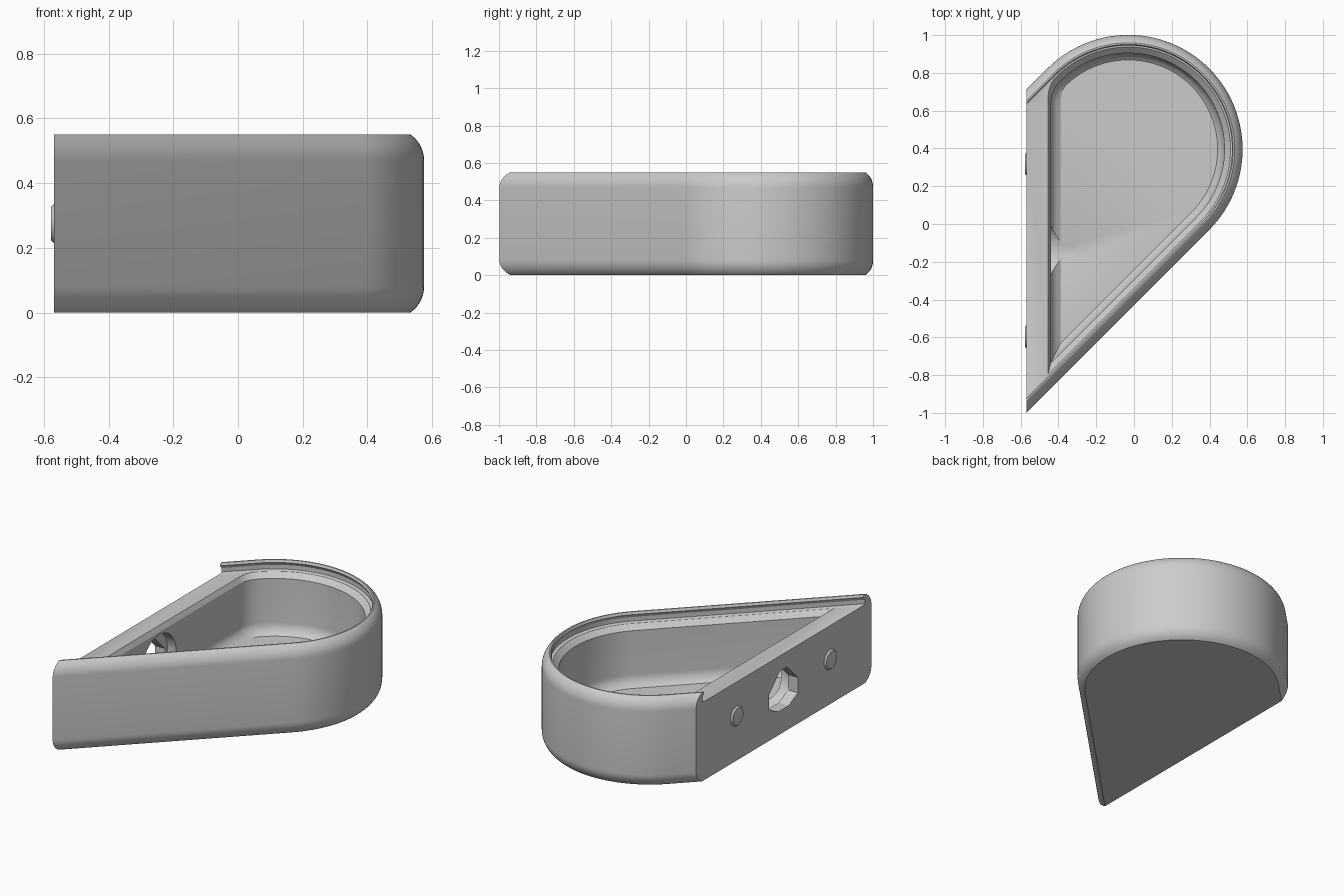
import bpy, bmesh, math
from mathutils import Matrix, Vector

cube = bpy.data.objects.get("Cube")
if cube:
    bpy.data.objects.remove(cube, do_unlink=True)

grey = bpy.data.materials.new("plain grey")
grey.use_nodes = True
colour = (0.6, 0.6, 0.6, 1)
grey.diffuse_color = colour
grey.node_tree.nodes["Principled BSDF"].inputs["Base Color"].default_value = colour

CX, CY, RADIUS, HEIGHT, FACE = -0.03, 0.396, 0.605, 0.55, -0.568
STEPS, CORNER_STEPS = 56, 6


def outline(inset, x_cut, z, corner=0):
    """Rounded strip leaning at 45 degrees, cut off by the plane x = x_cut."""
    r = RADIUS - inset
    k = r * math.sqrt(2)
    pts = [Vector((x_cut, CY + x_cut - CX - k, z))]
    for i in range(STEPS + 1):
        a = -math.pi / 4 + math.pi * i / STEPS
        pts.append(Vector((CX + r * math.cos(a), CY + r * math.sin(a), z)))
    # Upper corner, eased by a curve where asked
    start, mid = pts[-1], Vector((x_cut, CY + x_cut - CX + k, z))
    end = mid - Vector((0, corner, 0))
    for i in range(1, CORNER_STEPS + 1):
        t = i / CORNER_STEPS
        pts.append(start * (1 - t) ** 2 + mid * 2 * t * (1 - t) + end * t * t)
    return pts


def fillet(r, angle, steps=7):
    """Cut-short round: (inset, drop) pairs from the wall to the flat."""
    for i in range(steps + 1):
        a = math.radians(angle) * i / steps
        yield r * (1 - math.cos(a)), r * math.sin(a)


def make_object(name, bm):
    bmesh.ops.recalc_face_normals(bm, faces=bm.faces)
    mesh = bpy.data.meshes.new(name)
    bm.to_mesh(mesh)
    bm.free()
    obj = bpy.data.objects.new(name, mesh)
    bpy.context.collection.objects.link(obj)
    mesh.materials.append(grey)
    return obj


def disc(name, r1, r2, x1, x2, y, z):
    """Cylinder or cone slice lying along x."""
    bm = bmesh.new()
    place = (Matrix.Translation(((x1 + x2) / 2, y, z))
             @ Matrix.Rotation(math.pi / 2, 4, 'Y'))
    bmesh.ops.create_cone(bm, cap_ends=True, segments=40, radius1=r1,
                          radius2=r2, depth=x2 - x1, matrix=place)
    return make_object(name, bm)


def slot(name, half, x1, x2, y, z):
    """Mirrored half profile pushed along x."""
    bm = bmesh.new()
    profile = half + [(-u, v) for u, v in reversed(half)]
    face = bm.faces.new([bm.verts.new((x1, y + u, z + v)) for u, v in profile])
    grown = bmesh.ops.extrude_face_region(bm, geom=[face])["geom"]
    moved = [g for g in grown if isinstance(g, bmesh.types.BMVert)]
    bmesh.ops.translate(bm, verts=moved, vec=(x2 - x1, 0, 0))
    return make_object(name, bm)


def smooth(obj):
    bpy.ops.object.select_all(action='DESELECT')
    obj.select_set(True)
    bpy.context.view_layer.objects.active = obj
    bpy.ops.object.shade_smooth_by_angle(angle=math.radians(25))


# Outside wall, rounded at both ends, then the rim and the lid groove
LEDGE, FLOOR = 0.485, 0.115
edge = list(fillet(0.098, 55))
rise = edge[-1][1]
outer = [(d, rise - h) for d, h in reversed(edge)]
outer += [(d, HEIGHT - rise + h) for d, h in edge]
outer += [(0.05, HEIGHT), (0.056, 0.535), (0.044, 0.515), (0.044, 0.49), (0.06, LEDGE)]

# Cavity: sloped lip, straight wall, rounded floor edge
round_in = list(fillet(0.085, 55))
inner = [(0.064, -0.455, LEDGE), (0.096, -0.44, 0.455)]
inner += [(0.096 + d, -0.44 + 1.45 * d, FLOOR + round_in[-1][1] - h) for d, h in round_in]

bm = bmesh.new()
rings = [[bm.verts.new(p) for p in outline(d, FACE, z)] for d, z in outer]
open_count = len(rings)
rings += [[bm.verts.new(p) for p in outline(d, x, z, 0.07)] for d, x, z in inner]
count = len(rings[0])
for n, (a, b) in enumerate(zip(rings, rings[1:])):
    closed = n >= open_count - 1
    for i in range(count if closed else count - 1):
        j = (i + 1) % count
        bm.faces.new((a[i], a[j], b[j], b[i]))
bm.faces.new(rings[0])
bm.faces.new(rings[-1])
# Flat mounting face, with the rim profile standing up at both ends
bm.faces.new([r[0] for r in rings[:open_count]]
             + [r[-1] for r in reversed(rings[:open_count])])
body = make_object("cup_body", bm)

# Opening through the flat wall, with a wider round recess inside
MID_Y, MID_Z = -0.14, 0.275
opening = [(0.035, 0.115), (0.14, 0.01), (0.14, -0.085), (0.05, -0.13)]
cutters = [slot("opening_cutter", opening, -0.7, -0.4, MID_Y, MID_Z),
           disc("recess_cutter", 0.165, 0.165, -0.5, -0.3, MID_Y, MID_Z)]
for cutter in cutters:
    cutter.hide_render = True
    mod = body.modifiers.new("cut", 'BOOLEAN')
    mod.operation = 'DIFFERENCE'
    mod.solver = 'EXACT'
    mod.object = cutter
bpy.context.view_layer.update()
cut_mesh = bpy.data.meshes.new_from_object(
    body.evaluated_get(bpy.context.evaluated_depsgraph_get()))
body.modifiers.clear()
body.data = cut_mesh
for cutter in cutters:
    bpy.data.objects.remove(cutter, do_unlink=True)
smooth(body)

# Two low locating studs beside the opening
for name, side in (("back_stud", 1), ("front_stud", -1)):
    smooth(disc(name, 0.052, 0.065, -0.578, -0.563, MID_Y + side * 0.457, MID_Z))
